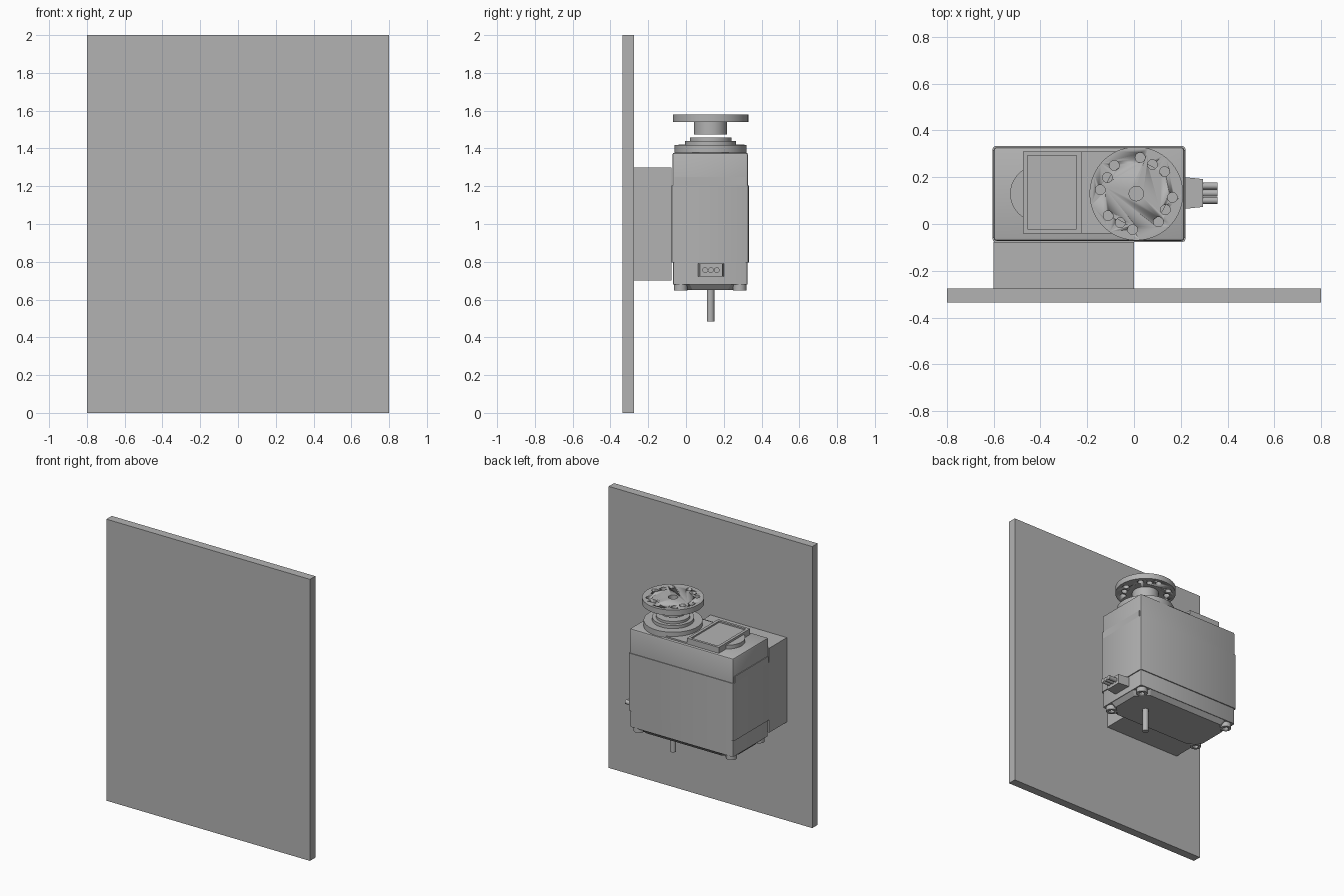
import bpy, bmesh
from math import radians, cos, sin, pi
from mathutils import Matrix, Vector

if "Cube" in bpy.data.objects:
    bpy.data.objects.remove(bpy.data.objects["Cube"], do_unlink=True)

grey = bpy.data.materials.new("plain grey")
grey.use_nodes = True
GREY = (0.45, 0.45, 0.45, 1)
grey.diffuse_color = GREY
grey.node_tree.nodes["Principled BSDF"].inputs["Base Color"].default_value = GREY

AXIS = (0.01, 0.13)     # output shaft position


def finish(name, bm, smooth=False):
    bmesh.ops.recalc_face_normals(bm, faces=bm.faces)
    mesh = bpy.data.meshes.new(name)
    bm.to_mesh(mesh)
    bm.free()
    mesh.materials.append(grey)
    ob = bpy.data.objects.new(name, mesh)
    bpy.context.collection.objects.link(ob)
    if smooth:
        bpy.ops.object.select_all(action="DESELECT")
        ob.select_set(True)
        bpy.context.view_layer.objects.active = ob
        bpy.ops.object.shade_smooth_by_angle(angle=radians(35))
    return ob


def box(name, x, y, z, edges=None, width=0.012):
    """Box from ranges; edges picks which edges to bevel."""
    bm = bmesh.new()
    bmesh.ops.create_cube(bm, size=1)
    for v in bm.verts:
        v.co = [r[0] if c < 0 else r[1] for c, r in zip(v.co, (x, y, z))]
    if edges:
        chosen = [e for e in bm.edges if edges(e, z)]
        bmesh.ops.bevel(bm, geom=chosen, offset=width, segments=2,
                        profile=0.5, affect="EDGES")
    return finish(name, bm, bool(edges))


def upright(e, z):
    return abs(e.verts[0].co.z - e.verts[1].co.z) > 0.01


def upright_and_top(e, z):
    return upright(e, z) or all(v.co.z > z[1] - 0.001 for v in e.verts)


def prism(name, low, high, z0, z1, smooth=False):
    """Loft between two outlines with the same number of points."""
    bm = bmesh.new()
    a = [bm.verts.new((x, y, z0)) for x, y in low]
    b = [bm.verts.new((x, y, z1)) for x, y in high]
    bm.faces.new(a)
    bm.faces.new(b)
    for i in range(len(a)):
        j = (i + 1) % len(a)
        bm.faces.new((a[i], a[j], b[j], b[i]))
    return finish(name, bm, smooth)


def cylinder(name, x, y, r, z0, z1, n=40):
    ring = [(x + r * cos(2 * pi * i / n), y + r * sin(2 * pi * i / n)) for i in range(n)]
    return prism(name, ring, ring, z0, z1, True)


def cut(target, cutters):
    for c in cutters:
        mod = target.modifiers.new("cut", "BOOLEAN")
        mod.operation = "DIFFERENCE"
        mod.solver = "EXACT"
        mod.object = c
    bpy.context.view_layer.update()
    graph = bpy.context.evaluated_depsgraph_get()
    mesh = bpy.data.meshes.new_from_object(target.evaluated_get(graph))
    target.modifiers.clear()
    target.data = mesh
    for c in cutters:
        bpy.data.objects.remove(c, do_unlink=True)


# Wall panel and mounting block
box("wall_panel", (-0.8, 0.8), (-0.335, -0.275), (0, 2))
box("mounting_block", (-0.6, 0), (-0.275, -0.077), (0.7, 1.3))

# Motor case: bottom cover, middle shell, top cover
box("bottom_cover", (-0.598, 0.213), (-0.07, 0.326), (0.68, 0.795), upright)
box("middle_shell", (-0.605, 0.22), (-0.077, 0.333), (0.795, 1.205), upright)
box("top_cover", (-0.6, 0.215), (-0.072, 0.328), (1.205, 1.378), upright_and_top)
for side, x in (("left", (0.21, 0.22)), ("right", (-0.605, -0.595))):
    box(side + "_shell_tab", x, (-0.06, 0.316), (1.2, 1.25))


# Bottom base with cut corners for the screws
def cut_corner_outline(inset, corner):
    x0, x1, y0, y1 = -0.598 + inset, 0.213 - inset, -0.07 + inset, 0.326 - inset
    c = corner
    return [(x0 + c, y0), (x1 - c, y0), (x1, y0 + c), (x1, y1 - c),
            (x1 - c, y1), (x0 + c, y1), (x0, y1 - c), (x0, y0 + c)]


prism("bottom_base", cut_corner_outline(0.03, 0.075), cut_corner_outline(0.004, 0.085), 0.65, 0.68)
for x, xn in ((-0.555, "right"), (0.17, "left")):
    for y, yn in ((-0.028, "front"), (0.284, "back")):
        name = yn + "_" + xn + "_screw"
        screw = cylinder(name, x, y, 0.036, 0.647, 0.685, 24)
        cut(screw, [cylinder("socket", x, y, 0.02, 0.6, 0.668, 6)])
cylinder("bottom_pin", *AXIS, 0.02, 0.485, 0.66, 24)

# Cable plug with three wires
prism("cable_plug", [(0.2, 0.063), (0.295, 0.073), (0.295, 0.192), (0.2, 0.202)],
      [(0.2, 0.063), (0.295, 0.073), (0.295, 0.192), (0.2, 0.202)], 0.722, 0.79)
for i in (-1, 0, 1):
    bm = bmesh.new()
    bmesh.ops.create_cone(bm, cap_ends=True, segments=16, radius1=0.015, radius2=0.015, depth=0.08,
                          matrix=Matrix.Translation(Vector((0.317, 0.132 + i * 0.031, 0.756)))
                          @ Matrix.Rotation(pi / 2, 4, "Y"))
    finish("wire_%d" % (i + 2), bm, True)

# Raised details on the top cover
pad = box("top_pad", (-0.475, -0.225), (-0.04, 0.31), (1.37, 1.42))
cut(pad, [box("recess", (-0.455, -0.245), (-0.022, 0.292), (1.41, 1.5))])
cylinder("gear_bump", -0.41, 0.13, 0.12, 1.37, 1.405)
box("bridge", (-0.23, 0.0), (-0.04, 0.31), (1.37, 1.388))
cylinder("shaft_base", *AXIS, 0.19, 1.37, 1.418, 64)
cylinder("shaft_collar", *AXIS, 0.135, 1.41, 1.44, 48)
cylinder("shaft_ring", *AXIS, 0.11, 1.43, 1.457, 48)

# Round output horn with three holes in each quarter
horn = cylinder("horn_disc", *AXIS, 0.2, 1.54, 1.58, 72)
holes = [cylinder("hole", *AXIS, 0.031, 1.5, 1.6, 24)]
for quarter in range(4):
    for angle, r in ((84, 0.155), (61, 0.142), (38, 0.153)):
        a = radians(angle + 90 * quarter)
        holes.append(cylinder("hole", AXIS[0] + r * cos(a), AXIS[1] + r * sin(a), 0.021, 1.5, 1.6, 20))
cut(horn, holes)
hub = cylinder("horn_hub", *AXIS, 0.088, 1.475, 1.54, 40)
cut(hub, [cylinder("hole", *AXIS, 0.031, 1.4, 1.6, 24)])
